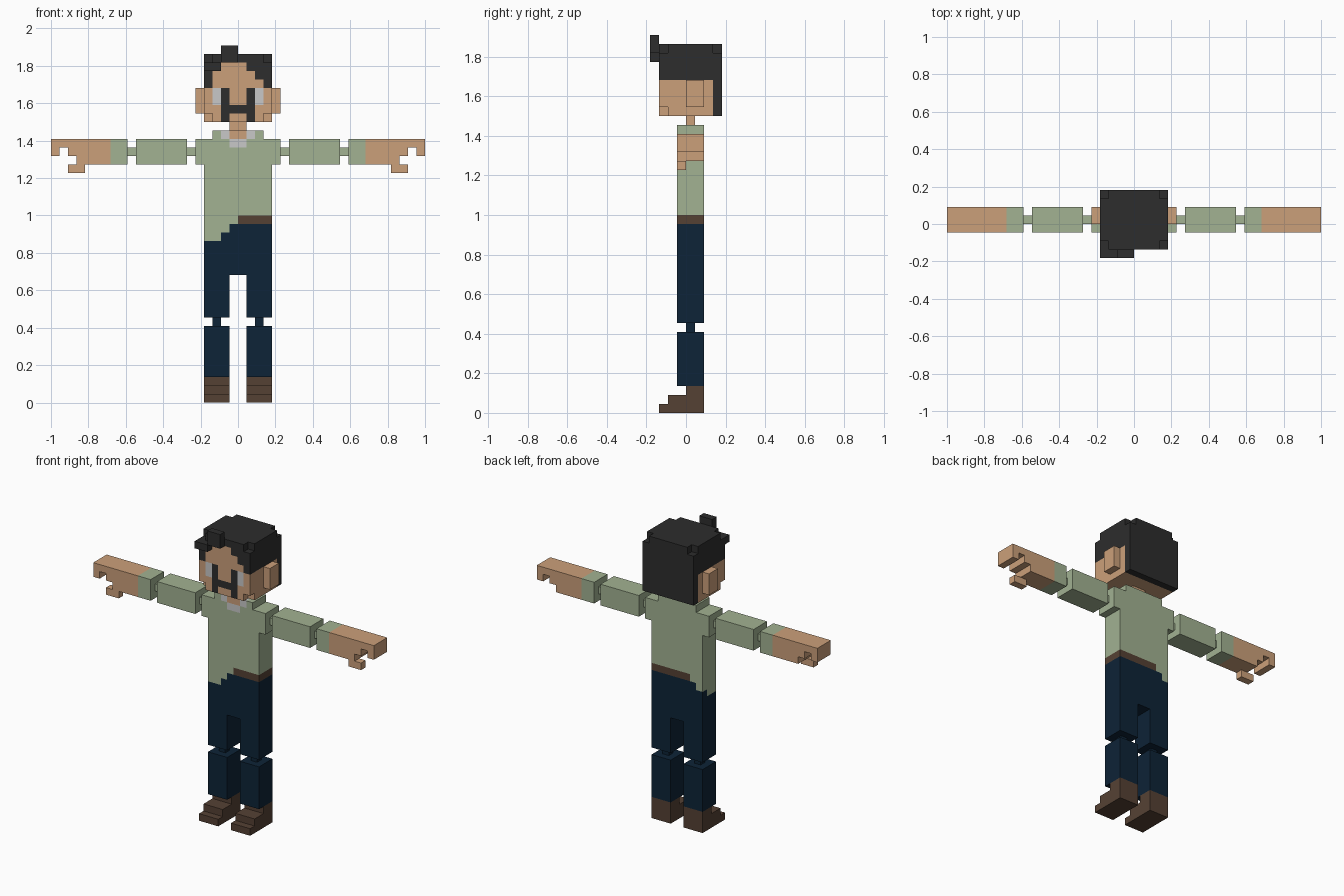
import bpy, bmesh
from mathutils import Vector

if "Cube" in bpy.data.objects:
    bpy.data.objects.remove(bpy.data.objects["Cube"])

U = 1 / 22  # size of one block

COLOURS = {
    "skin": (0.60, 0.35, 0.195),
    "shirt_green": (0.36, 0.445, 0.287),
    "trouser_navy": (0.004, 0.017, 0.038),
    "leather_brown": (0.091, 0.053, 0.034),
    "hair_black": (0.026, 0.026, 0.026),
    "light_grey": (0.58, 0.58, 0.58),
}
SKIN, GREEN, NAVY, BROWN, BLACK, GREY = range(6)
MATS = []
for mat_name, rgb in COLOURS.items():
    m = bpy.data.materials.new(mat_name)
    m.diffuse_color = (*rgb, 1)
    m.use_nodes = True
    m.node_tree.nodes["Principled BSDF"].inputs["Base Color"].default_value = m.diffuse_color
    MATS.append(m)

DIRS = [Vector(d) for d in ((1, 0, 0), (-1, 0, 0), (0, 1, 0),
                            (0, -1, 0), (0, 0, 1), (0, 0, -1))]


def cells(x0, x1, y0, y1, z0, z1):
    return [(x, y, z) for x in range(x0, x1) for y in range(y0, y1) for z in range(z0, z1)]


def fill(grid, colour, *box):
    for c in cells(*box):
        grid[c] = colour


def build(name, grid, side=1):
    """Skin a block grid with outer faces only, then merge flat areas."""
    if side < 0:
        grid = {(-x - 1, y, z): c for (x, y, z), c in grid.items()}
    bm = bmesh.new()
    verts = {}
    for cell, colour in grid.items():
        for d in DIRS:
            n = tuple(int(v) for v in Vector(cell) + d)
            if n in grid:
                continue
            a = Vector((d.y, d.z, d.x))
            b = d.cross(a)
            mid = Vector(cell) + Vector((.5, .5, .5)) + d / 2
            corners = []
            for s, t in ((-1, -1), (1, -1), (1, 1), (-1, 1)):
                key = tuple(round(v) for v in mid + a * s / 2 + b * t / 2)
                if key not in verts:
                    verts[key] = bm.verts.new(Vector(key) * U)
                corners.append(verts[key])
            bm.faces.new(corners).material_index = colour
    bmesh.ops.dissolve_limit(bm, angle_limit=0.01, verts=bm.verts[:],
                             edges=bm.edges[:], delimit={'MATERIAL'})
    me = bpy.data.meshes.new(name)
    bm.to_mesh(me)
    bm.free()
    for m in MATS:
        me.materials.append(m)
    bpy.context.collection.objects.link(bpy.data.objects.new(name, me))


def box(name, colour, dims, side=1):
    grid = {}
    fill(grid, colour, *dims)
    build(name, grid, side)


# Limbs, built on the +x side and mirrored
for side, tag in ((1, "left"), (-1, "right")):
    # stepped shoe
    shoe = {}
    fill(shoe, BROWN, 1, 4, -3, 2, 0, 1)
    fill(shoe, BROWN, 1, 4, -2, 2, 1, 2)
    fill(shoe, BROWN, 1, 4, 0, 2, 2, 3)
    build(tag + "_shoe", shoe, side)
    box(tag + "_lower_leg", NAVY, (1, 4, -1, 2, 3, 9), side)
    box(tag + "_knee", NAVY, (2, 3, 0, 1, 9, 10), side)
    # arm joints and upper arm
    box(tag + "_shoulder_joint", GREEN, (5, 6, 0, 1, 29, 30), side)
    box(tag + "_upper_arm", GREEN, (6, 12, -1, 2, 28, 31), side)
    box(tag + "_elbow", GREEN, (12, 13, 0, 1, 29, 30), side)
    # forearm with cuff, curled fingers and thumb
    arm = {}
    fill(arm, GREEN, 13, 15, -1, 2, 28, 31)
    fill(arm, SKIN, 15, 19, -1, 2, 28, 31)
    fill(arm, SKIN, 19, 20, -1, 2, 29, 31)
    fill(arm, SKIN, 20, 21, -1, 2, 30, 31)
    fill(arm, SKIN, 21, 22, -1, 2, 29, 31)
    fill(arm, SKIN, 18, 20, -1, 0, 27, 28)
    build(tag + "_forearm_and_hand", arm, side)
    box(tag + "_ear", SKIN, (4, 5, 0, 2, 34, 37), side)

# Torso: thighs, hips, belt and shirt with a half-untucked hem
torso = {}
fill(torso, NAVY, 1, 4, -1, 2, 10, 15)
fill(torso, NAVY, -4, -1, -1, 2, 10, 15)
fill(torso, NAVY, -4, 4, -1, 2, 15, 21)
for x, y, z in cells(-4, 4, -1, 2, 19, 31):
    hem = min(22, max(19, 23 + x + y))
    if z >= hem:
        torso[x, y, z] = GREEN
    elif z == 21 and hem == 22:
        torso[x, y, z] = BROWN
fill(torso, GREEN, -5, 5, -1, 2, 28, 31)
fill(torso, GREEN, -3, 3, -1, 2, 31, 32)
# neckline
fill(torso, GREY, -2, 2, -1, 0, 31, 32)
fill(torso, SKIN, -1, 1, -1, 0, 31, 32)
fill(torso, GREY, -1, 1, -1, 0, 30, 31)
build("torso", torso)
box("neck", SKIN, (-1, 1, 0, 1, 32, 33))

# Head: skin block with a hairline, trimmed corners, eyes and moustache
HAIRLINE = [37, 39, 40, 40, 40, 39, 38, 37]
head = {}
for x, y, z in cells(-4, 4, -3, 4, 33, 41):
    side_edge = x in (-4, 3)
    if side_edge and ((z == 40 and y in (-3, 3)) or (z == 33 and y == -3)):
        continue
    line = HAIRLINE[x + 4] if y == -3 else 37
    head[x, y, z] = BLACK if y == 3 or z >= line else SKIN
for x in (-3, 2):
    fill(head, GREY, x, x + 1, -3, -2, 35, 37)
for x in (-2, 1):
    fill(head, BLACK, x, x + 1, -3, -2, 33, 37)
fill(head, BLACK, -1, 1, -3, -2, 34, 35)
build("head", head)

# Loose locks of hair at the front
box("tall_hair_lock", BLACK, (-2, 0, -4, -3, 40, 42))
box("side_hair_lock", BLACK, (-4, -2, -4, -3, 39, 40))
